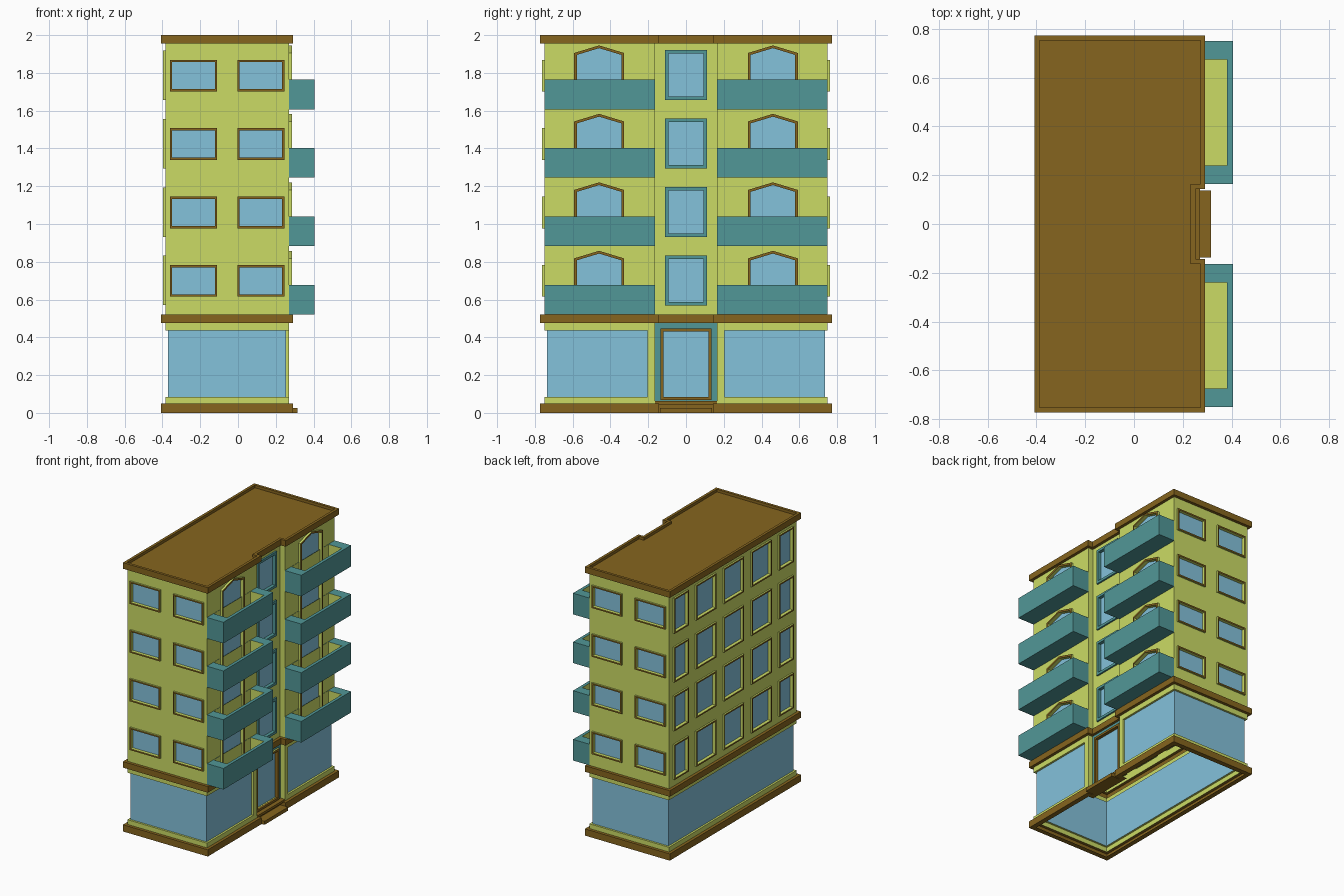
import bpy, bmesh
from mathutils import Vector

if "Cube" in bpy.data.objects:
    bpy.data.objects.remove(bpy.data.objects["Cube"])


def material(name, rgb):
    m = bpy.data.materials.new(name)
    m.diffuse_color = (*rgb, 1)
    m.use_nodes = True
    m.node_tree.nodes["Principled BSDF"].inputs["Base Color"].default_value = m.diffuse_color
    return m


MATS = [material("wall_yellow", (0.60, 0.71, 0.13)), material("trim_brown", (0.24, 0.13, 0.013)),
        material("glass_blue", (0.23, 0.54, 0.71)), material("trim_teal", (0.083, 0.31, 0.31))]
YELLOW, BROWN, GLASS, TEAL = range(4)

# Main dimensions
X0, X1, XC, Y, NOTCH = -0.385, 0.27, 0.23, 0.75, 0.165
PITCH, LOW, HIGH = 0.3625, 0.52, 1.955
FLOORS = [LOW + PITCH * i for i in range(4)]


def make(name, faces):
    """Build an object from (points, material index) faces."""
    bm = bmesh.new()
    for pts, mat in faces:
        bm.faces.new([bm.verts.new(p) for p in pts]).material_index = mat
    bmesh.ops.remove_doubles(bm, verts=bm.verts, dist=1e-5)
    me = bpy.data.meshes.new(name)
    bm.to_mesh(me)
    bm.free()
    for m in MATS:
        me.materials.append(m)
    ob = bpy.data.objects.new(name, me)
    bpy.context.collection.objects.link(ob)
    return ob


def loft(rings, mats, top=None, bottom=None, flip=False):
    """Bridge successive rings, with optional end caps."""
    faces = []
    for a, b, m in zip(rings, rings[1:], mats):
        for i in range(len(a)):
            j = (i + 1) % len(a)
            faces.append(([a[i], a[j], b[j], b[i]], m))
    if top is not None:
        faces.append((list(rings[-1]), top))
    if bottom is not None:
        faces.append((list(rings[0])[::-1], bottom))
    return [(p[::-1], m) for p, m in faces] if flip else faces


def rect(a, b, c, d):
    return [(a, c), (b, c), (b, d), (a, d)]


def at_z(pts, z):
    return [(x, y, z) for x, y in pts]


def box(name, x0, x1, y0, y1, z0, z1, mat):
    r = rect(x0, x1, y0, y1)
    return make(name, loft([at_z(r, z0), at_z(r, z1)], [mat], mat, mat))


def outline(d, z):
    """Notched floor plan, grown outward by d."""
    x0, x1, xc, y, n = X0 - d, X1 + d, XC + d, Y + d, NOTCH - d
    return at_z([(x0, -y), (x1, -y), (x1, -n), (xc, -n), (xc, n), (x1, n), (x1, y), (x0, y)], z)


def inset(pts, w):
    """Inset a counter-clockwise convex polygon by w."""
    out = []
    for i, p in enumerate(pts):
        p, a, b = Vector(p), Vector(pts[i - 1]), Vector(pts[(i + 1) % len(pts)])
        e, f = (p - a).normalized(), (b - p).normalized()
        n, m = Vector((-e.y, e.x)), Vector((-f.y, f.x))
        out.append(tuple(p + (n + m) * (w / (1 + n.dot(m)))))
    return out


def window(place, pts, out, width, frame, reveal, flip):
    """Raised frame with a recessed pane."""
    inner = inset(pts, width)
    rings = [[place(u, z, d) for u, z in r] for r, d in
             ((pts, 0), (pts, out), (inner, out), (inner, -0.012))]
    return loft(rings, [frame if frame == TEAL else YELLOW, frame, reveal], GLASS, flip=flip)


def wall(name, place, u0, u1, z0, z1, holes, mat, width=0.011, frame=BROWN, reveal=YELLOW, out=0.012):
    """Flat wall with real openings, plus its windows."""
    outward = Vector(place(0, 0, 1)) - Vector(place(0, 0, 0))
    bm = bmesh.new()
    edges = []
    for loop in [rect(u0, u1, z0, z1)] + holes:
        vs = [bm.verts.new(place(u, z, 0)) for u, z in loop]
        edges += [bm.edges.new((vs[i - 1], vs[i])) for i in range(len(vs))]
    bmesh.ops.triangle_fill(bm, edges=edges, use_beauty=True, normal=outward)
    faces = []
    for f in bm.faces:
        f.normal_update()
        pts = [v.co.copy() for v in f.verts]
        faces.append((pts if f.normal.dot(outward) > 0 else pts[::-1], mat))
    bm.free()
    o = Vector(place(0, 0, 0))
    du, dz = Vector(place(1, 0, 0)) - o, Vector(place(0, 1, 0)) - o
    flip = du.cross(dz).dot(outward) < 0
    make(name, faces)
    if holes:
        panes = []
        for h in holes:
            panes += window(place, h, out, width, frame, reveal, flip)
        make(name + "_windows", panes)


# Ground floor: plinth, shop glazing and string course
IN, OUT = -0.015, 0.022
prof = [(IN, 0), (OUT, 0), (OUT, .05), (0, .05), (0, .085), (IN, .085),
        (IN, .435), (0, .435), (0, .475), (OUT, .475), (OUT, .52), (0, .52)]
mats = [BROWN] * 3 + [YELLOW] * 2 + [GLASS] + [YELLOW] * 2 + [BROWN] * 3
make("ground_floor", loft([outline(d, z) for d, z in prof], mats))

# Roof cornice with shallow parapet
prof = [(0, HIGH), (OUT, HIGH), (OUT, 2), (0.002, 2), (0.002, 1.98)]
make("roof_cornice", loft([outline(d, z) for d, z in prof], [BROWN] * 4, BROWN))

# End walls: two wide windows per floor
ends = [rect(a, b, z + .095, z + .262) for z in FLOORS for a, b in ((-.36, -.11), (-.003, .245))]
wall("front_end_wall", lambda u, z, d: (u, -Y - d, z), X0, X1, LOW, HIGH, ends, YELLOW)
wall("back_end_wall", lambda u, z, d: (u, Y + d, z), X0, X1, LOW, HIGH, ends, YELLOW)

# Long rear wall: five windows per floor
rear = [rect(c - h, c + h, z + .05, z + .312) for z in FLOORS
        for c, h in ((-.617, .083), (-.325, .117), (0, .117), (.325, .117), (.617, .083))]
wall("left_long_wall", lambda u, z, d: (X0 - d, u, z), -Y, Y, LOW, HIGH, rear, YELLOW)

# Street facade: stair bay windows
stair = [rect(-.112, .112, z + .048, z + .313) for z in FLOORS]
wall("stair_bay_wall", lambda u, z, d: (XC + d, u, z), -NOTCH, NOTCH, LOW, HIGH, stair, YELLOW,
     width=.019, frame=TEAL, reveal=TEAL)

# Entrance door in its teal surround
wall("entrance_surround", lambda u, z, d: (XC + .004 + d, u, z), -NOTCH, NOTCH, .05, .475,
     [rect(-.135, .135, .068, .447)], TEAL, width=.016, reveal=BROWN)
box("door_threshold", XC, X1, -NOTCH, NOTCH, .045, .062, BROWN)
box("door_step", XC, .315, -.138, .138, 0, .026, BROWN)

for s, side in ((-1, "near"), (1, "far")):
    # Facade wings with peaked balcony doors
    c = s * .46
    doors = [[(c - .132, z + .03), (c + .132, z + .03), (c + .132, z + .298),
              (c, z + .338), (c - .132, z + .298)] for z in FLOORS]
    u0, u1 = sorted((s * NOTCH, s * Y))
    wall(side + "_facade_wall", lambda u, z, d: (X1 + d, u, z), u0, u1, LOW, HIGH, doors, YELLOW,
         width=.014, out=.016)
    # Return walls of the stair bay recess
    wall(side + "_return_wall", lambda u, z, d, s=s: (u, s * (NOTCH - d), z), XC, X1, LOW, HIGH, [], YELLOW)
    # Entrance pillars
    p0, p1 = sorted((s * NOTCH, s * .205))
    box(side + "_entrance_pillar", XC + IN, X1, p0, p1, .05, .475, YELLOW)
    # Balconies: teal tray with yellow lining
    for i, z in enumerate(FLOORS):
        outer = rect(X1, .405, u0, u1)
        inner = rect(X1 + .002, .382, u0 + .075, u1 - .075)
        rings = [at_z(outer, z), at_z(outer, z + .157), at_z(inner, z + .157), at_z(inner, z + .025)]
        make(f"{side}_balcony_{i + 1}", loft(rings, [TEAL, TEAL, YELLOW], YELLOW, TEAL))
